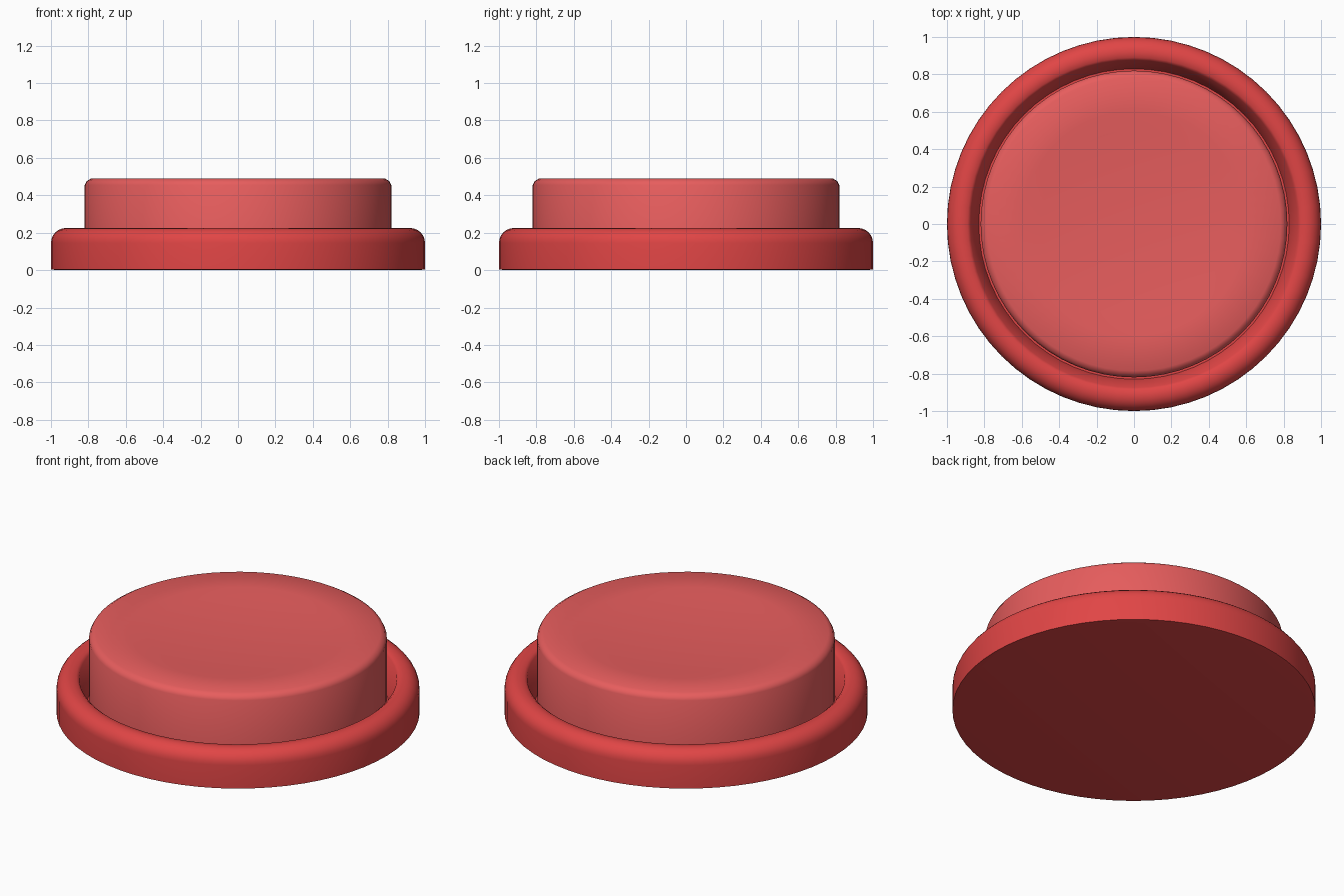
import bpy, bmesh, math

if "Cube" in bpy.data.objects:
    bpy.data.objects.remove(bpy.data.objects["Cube"])

SEGMENTS = 64


def material(name, colour):
    m = bpy.data.materials.new(name)
    m.diffuse_color = colour
    m.use_nodes = True
    m.node_tree.nodes["Principled BSDF"].inputs["Base Color"].default_value = m.diffuse_color
    return m


def lathe(name, profile, mat, angle):
    """Revolve (radius, height) points around z; radius 0 closes at the axis."""
    bm = bmesh.new()
    verts = [bm.verts.new((r, 0, z)) for r, z in profile]
    edges = [bm.edges.new(pair) for pair in zip(verts, verts[1:])]
    bmesh.ops.spin(bm, geom=verts + edges, cent=(0, 0, 0), axis=(0, 0, 1),
                   angle=math.tau, steps=SEGMENTS, use_duplicate=False)
    bmesh.ops.remove_doubles(bm, verts=bm.verts, dist=1e-5)
    bmesh.ops.recalc_face_normals(bm, faces=bm.faces)
    mesh = bpy.data.meshes.new(name)
    bm.to_mesh(mesh)
    bm.free()
    mesh.materials.append(mat)
    obj = bpy.data.objects.new(name, mesh)
    bpy.context.collection.objects.link(obj)
    bpy.ops.object.select_all(action='DESELECT')
    obj.select_set(True)
    bpy.context.view_layer.objects.active = obj
    bpy.ops.object.shade_smooth_by_angle(angle=math.radians(angle))
    return obj


# Housing: flat underside, rounded outer rim, sloping groove wall and hidden floor
corner = [(0.92 + 0.08 * math.cos(a), 0.145 + 0.08 * math.sin(a))
          for a in (math.radians(15 * i) for i in range(7))]
lathe("housing", [(0, 0), (0.97, 0), (1, 0.004)] + corner +
      [(0.89, 0.222), (0.875, 0.21), (0.83, 0.05), (0, 0.05)],
      material("housing_red", (0.75, 0.06, 0.06, 1)), 50)

# Button cap: chamfered edge and a slightly dished top
dish = [(0.6 * (1 - i / 6), 0.484 - 0.024 * (1 - (1 - i / 6) ** 2)) for i in range(7)]
lathe("button_cap", [(0.82, 0.05), (0.82, 0.455), (0.81, 0.475), (0.785, 0.49)] + dish,
      material("button_red", (0.8, 0.11, 0.11, 1)), 60)
